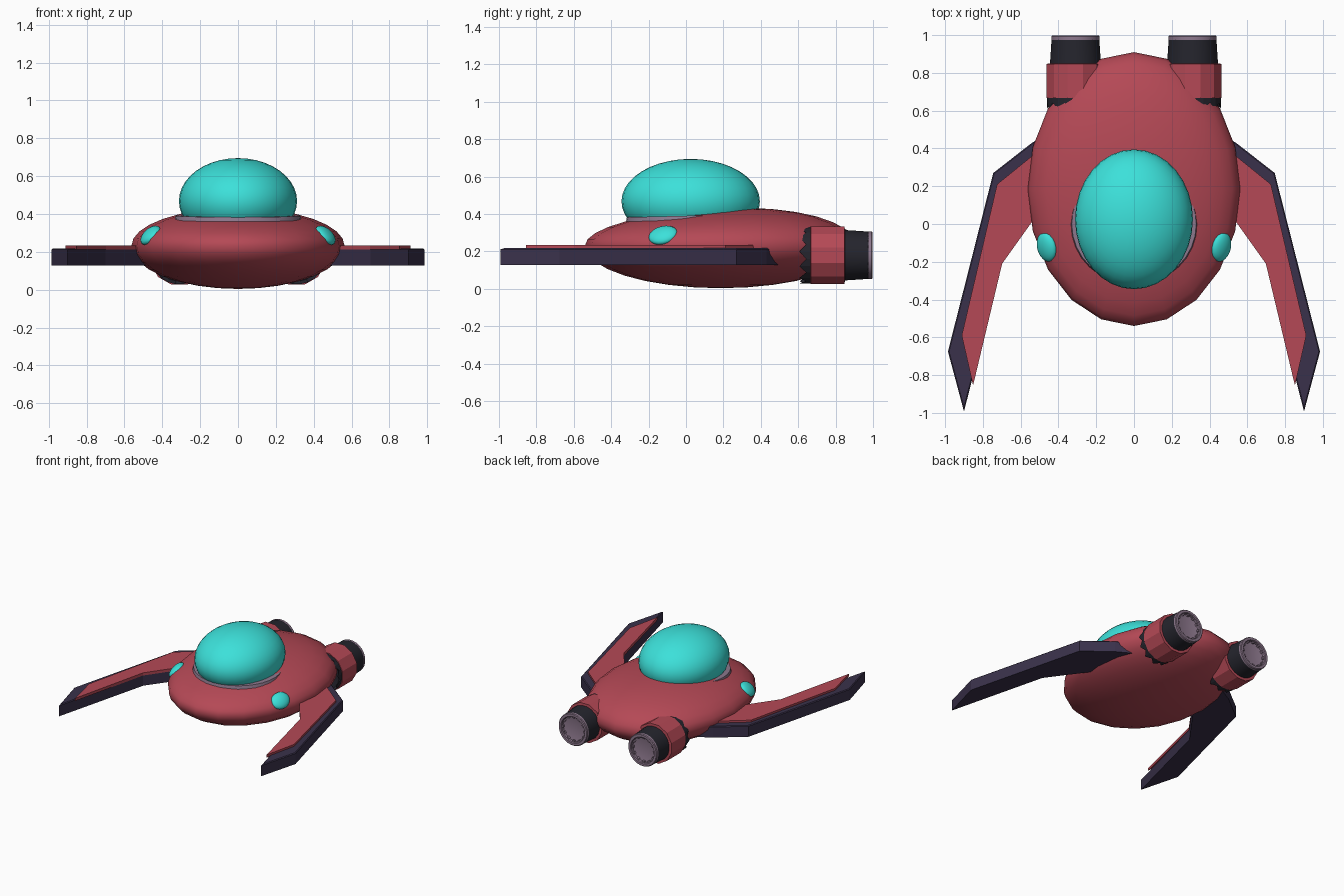
import bpy, bmesh, math
from mathutils import Matrix, Vector

if "Cube" in bpy.data.objects:
    bpy.data.objects.remove(bpy.data.objects["Cube"])


def material(name, rgb):
    m = bpy.data.materials.new(name)
    m.diffuse_color = (*rgb, 1)
    m.use_nodes = True
    m.node_tree.nodes["Principled BSDF"].inputs["Base Color"].default_value = m.diffuse_color
    return m


RED = material("hull red", (0.46, 0.066, 0.092))
CYAN = material("glass cyan", (0.045, 0.75, 0.70))
PURPLE = material("wing dark purple", (0.042, 0.031, 0.07))
BLACK = material("engine black", (0.018, 0.018, 0.026))
GREY = material("trim mauve grey", (0.27, 0.19, 0.27))


def finish(name, bm, mat, smooth=None):
    bmesh.ops.recalc_face_normals(bm, faces=bm.faces[:])
    me = bpy.data.meshes.new(name)
    bm.to_mesh(me)
    bm.free()
    me.materials.append(mat)
    ob = bpy.data.objects.new(name, me)
    bpy.context.collection.objects.link(ob)
    if smooth is not None:
        bpy.ops.object.select_all(action='DESELECT')
        ob.select_set(True)
        bpy.context.view_layer.objects.active = ob
        bpy.ops.object.shade_smooth_by_angle(angle=math.radians(smooth))
    return ob


def ellipsoid(name, mat, matrix, segs, rings):
    bm = bmesh.new()
    bmesh.ops.create_uvsphere(bm, u_segments=segs, v_segments=rings, radius=1)
    bmesh.ops.transform(bm, matrix=matrix, verts=bm.verts[:])
    return finish(name, bm, mat, 60)


def prism(name, mat, outline, side, z0, z1, bevel=0):
    bm = bmesh.new()
    face = bm.faces.new([bm.verts.new((side * x, y, z0)) for x, y in outline])
    ext = bmesh.ops.extrude_face_region(bm, geom=[face])
    top = [v for v in ext["geom"] if isinstance(v, bmesh.types.BMVert)]
    bmesh.ops.translate(bm, vec=(0, 0, z1 - z0), verts=top)
    if bevel:
        edges = [e for e in bm.edges if all(v.co.z > z1 - 0.001 for v in e.verts)]
        bmesh.ops.bevel(bm, geom=edges, offset=bevel, segments=1, affect='EDGES')
    return finish(name, bm, mat)


def lathe(name, mat, profile, cx, cz, segs, jag=None, smooth=None):
    """Turn (radius, y) points round a y axis; jag = (profile index, y step)."""
    bm = bmesh.new()
    loops = []
    for i, (r, y) in enumerate(profile):
        loop = []
        for k in range(segs):
            a = 2 * math.pi * (k + 0.5) / segs
            dy = jag[1] if jag and jag[0] == i and k % 2 else 0
            loop.append(bm.verts.new((cx + r * math.cos(a), y + dy, cz + r * math.sin(a))))
        loops.append(loop)
    for a, b in zip(loops, loops[1:]):
        for k in range(segs):
            n = (k + 1) % segs
            bm.faces.new((a[k], a[n], b[n], b[k]))
    bm.faces.new(loops[0])
    bm.faces.new(loops[-1])
    return finish(name, bm, mat, smooth)


# Saucer hull: flattened egg, fuller on top toward the back
bm = bmesh.new()
bmesh.ops.create_uvsphere(bm, u_segments=20, v_segments=16, radius=1)
for v in bm.verts:
    t = v.co.y
    height = 0.20 + 0.028 * t if v.co.z > 0 else 0.228
    v.co = Vector((v.co.x * 0.563, 0.185 + t * 0.725, 0.232 + v.co.z * height))
finish("hull", bm, RED, 60)

# Canopy dome and the trim ring it sits in
ellipsoid("canopy", CYAN, Matrix.Translation((0, 0.025, 0.468))
          @ Matrix.Diagonal((0.312, 0.37, 0.227, 1)), 32, 20)
bm = bmesh.new()
bmesh.ops.create_cone(bm, cap_ends=True, segments=32, radius1=1, radius2=0.97, depth=1)
bmesh.ops.transform(bm, verts=bm.verts[:], matrix=Matrix.Translation((0, 0, 0.371))
                    @ Matrix.Rotation(0.025, 4, 'X') @ Matrix.Diagonal((0.34, 0.325, 0.04, 1)))
finish("canopy_ring", bm, GREY, 30)

WING = [(0.33, 0.55), (0.54, 0.43), (0.745, 0.27), (0.985, -0.675),
        (0.90, -0.993), (0.70, -0.205), (0.55, 0.0), (0.36, 0.26)]
PANEL = [(0.36, 0.47), (0.54, 0.36), (0.725, 0.21), (0.912, -0.59),
         (0.852, -0.855), (0.698, -0.21), (0.548, 0.0), (0.36, 0.26)]

for side, label in ((1, "right"), (-1, "left")):
    # Swept forward wing with a red top panel
    prism("wing_" + label, PURPLE, WING, side, 0.128, 0.218, 0.006)
    prism("wing_panel_" + label, RED, PANEL, side, 0.212, 0.234)

    # Side lamp lying flush on the hull curve
    normal = Vector((side * 1.48, -0.55, 1.6)).normalized()
    along = Vector((0, 1, 0))
    along = (along - normal * along.dot(normal)).normalized()
    across = normal.cross(along)
    frame = Matrix((along, across, normal)).transposed().to_4x4()
    ellipsoid("side_lamp_" + label, CYAN, Matrix.Translation((side * 0.462, -0.122, 0.287))
              @ frame @ Matrix.Diagonal((0.08, 0.064, 0.032, 1)), 20, 12)

    # Engine: toothed sleeve, collar, nozzle, rim and glowing core
    cx, cz = side * 0.31, 0.18
    lathe("engine_sleeve_" + label, BLACK,
          [(0.10, 0.66), (0.135, 0.65), (0.152, 0.607), (0.152, 0.70)],
          cx, cz, 24, jag=(2, 0.035))
    lathe("engine_collar_" + label, RED,
          [(0.145, 0.665), (0.159, 0.667), (0.159, 0.848), (0.13, 0.85)], cx, cz, 12)
    lathe("engine_nozzle_" + label, BLACK,
          [(0.137, 0.84), (0.128, 0.978), (0.105, 0.978), (0.10, 0.955), (0.06, 0.955)],
          cx, cz, 20, smooth=30)
    lathe("engine_rim_" + label, GREY,
          [(0.122, 0.972), (0.129, 0.975), (0.129, 0.992), (0.124, 0.998),
           (0.106, 0.998), (0.101, 0.992), (0.101, 0.957)], cx, cz, 24, smooth=30)
    lathe("engine_throat_" + label, BLACK, [(0.102, 0.95), (0.102, 0.966)], cx, cz, 20)
    lathe("engine_core_" + label, CYAN, [(0.066, 0.962), (0.066, 0.971)], cx, cz, 16)

    # Small teeth round the inside of the rim
    bm = bmesh.new()
    for k in range(12):
        spin = (Matrix.Translation((cx, 0.974, cz)) @ Matrix.Rotation(k * math.pi / 6, 4, 'Y')
                @ Matrix.Translation((0.096, 0, 0)) @ Matrix.Diagonal((0.014, 0.03, 0.018, 1)))
        bmesh.ops.create_cube(bm, size=1, matrix=spin)
    finish("engine_teeth_" + label, bm, GREY)
